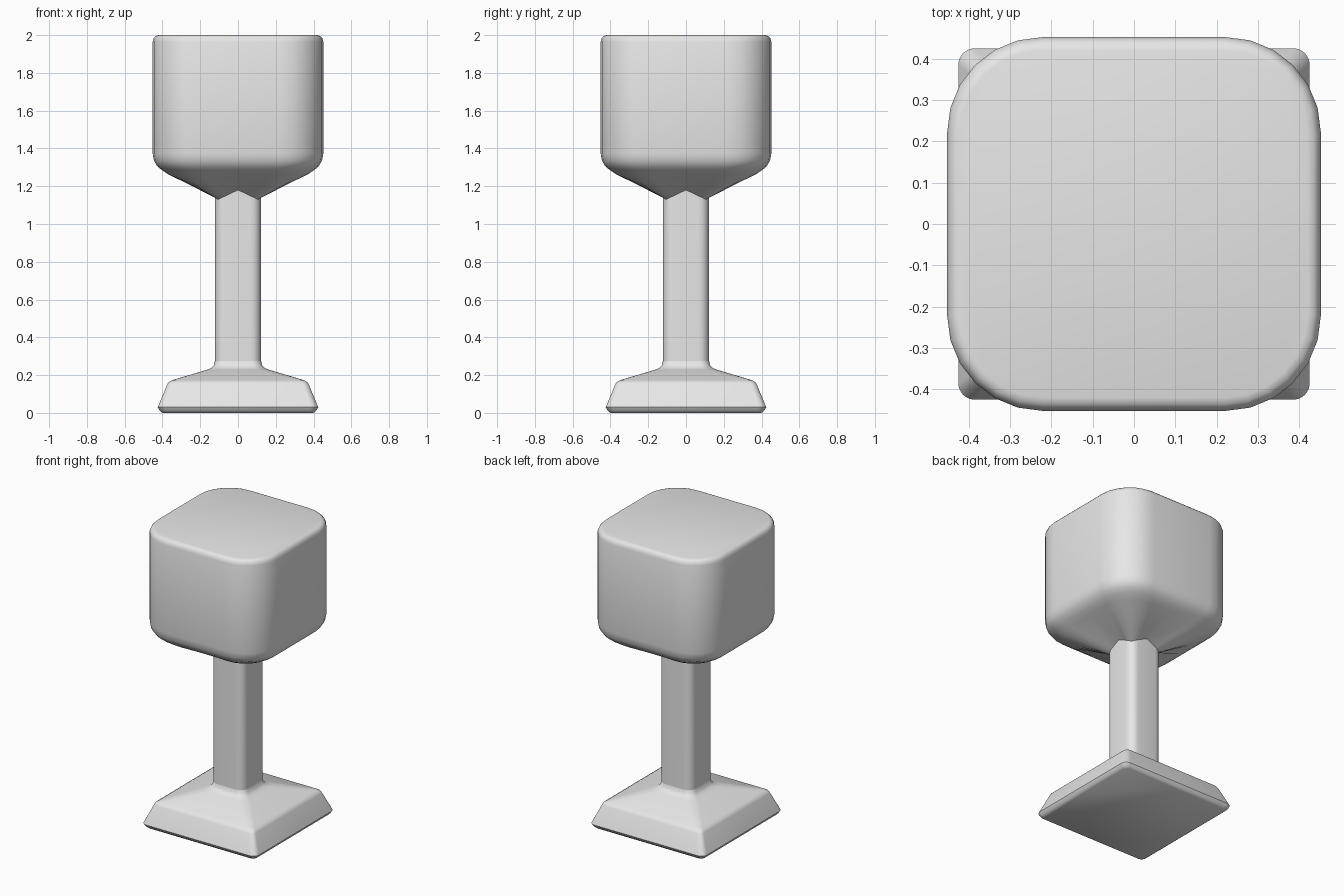
import bpy
import bmesh
import math

ARC = 6  # segments in each rounded corner

cube = bpy.data.objects.get("Cube")
if cube:
    bpy.data.objects.remove(cube, do_unlink=True)

grey = bpy.data.materials.new("plain grey")
grey.use_nodes = True
colour = (0.8, 0.8, 0.8, 1)
grey.diffuse_color = colour
grey.node_tree.nodes["Principled BSDF"].inputs["Base Color"].default_value = colour


def rounded_square(bm, z, half, radius, dip=0):
    """Ring of a rounded square; dip lowers its corners below its side centres."""
    ring = []
    core = half - radius
    reach = core + radius * math.sqrt(0.5)
    for side in range(4):
        turn = side * math.pi / 2
        outline = [(half, 0)]
        for i in range(ARC + 1):
            a = i / ARC * math.pi / 2
            outline.append((core + radius * math.cos(a), core + radius * math.sin(a)))
        for x, y in outline:
            drop = dip * min(x, y) / reach
            ring.append(bm.verts.new((x * math.cos(turn) - y * math.sin(turn),
                                      x * math.sin(turn) + y * math.cos(turn),
                                      z - drop)))
    return ring


def loft(name, sections, bottom=True, top=True):
    """Skin a stack of rounded squares, listed from the bottom up."""
    bm = bmesh.new()
    rings = [rounded_square(bm, *s) for s in sections]
    for low, high in zip(rings, rings[1:]):
        for i in range(len(low)):
            j = (i + 1) % len(low)
            bm.faces.new((low[i], low[j], high[j], high[i]))
    if bottom:
        bm.faces.new(rings[0][::-1])
    if top:
        bm.faces.new(rings[-1])
    mesh = bpy.data.meshes.new(name)
    bm.to_mesh(mesh)
    bm.free()
    mesh.materials.append(grey)
    obj = bpy.data.objects.new(name, mesh)
    bpy.context.collection.objects.link(obj)
    bpy.ops.object.select_all(action="DESELECT")
    obj.select_set(True)
    bpy.context.view_layer.objects.active = obj
    bpy.ops.object.shade_smooth_by_angle(angle=math.radians(40))
    return obj


# Sections are (height, half width, corner radius, corner dip)

# Flared square foot with a fillet into the stem
loft("base", [
    (0.0, 0.40, 0.03),
    (0.012, 0.415, 0.035),
    (0.03, 0.425, 0.04),
    (0.15, 0.375, 0.03),
    (0.163, 0.367, 0.03),
    (0.173, 0.35, 0.03),
    (0.228, 0.165, 0.06),
    (0.238, 0.142, 0.06),
    (0.252, 0.128, 0.055),
    (0.275, 0.122, 0.055),
], top=False)

# Straight square column
loft("stem", [(0.275, 0.122, 0.055), (1.18, 0.122, 0.055, 0.05)],
     bottom=False, top=False)

# Solid cup with a funnel underneath and a softened rim
loft("bowl", [
    (1.18, 0.122, 0.055, 0.05),
    (1.265, 0.365, 0.19, 0.008),
    (1.283, 0.40, 0.20),
    (1.305, 0.427, 0.215),
    (1.335, 0.445, 0.225),
    (1.375, 0.452, 0.23),
    (1.965, 0.452, 0.23),
    (1.985, 0.446, 0.225),
    (1.996, 0.435, 0.215),
    (2.0, 0.42, 0.20),
], bottom=False)
